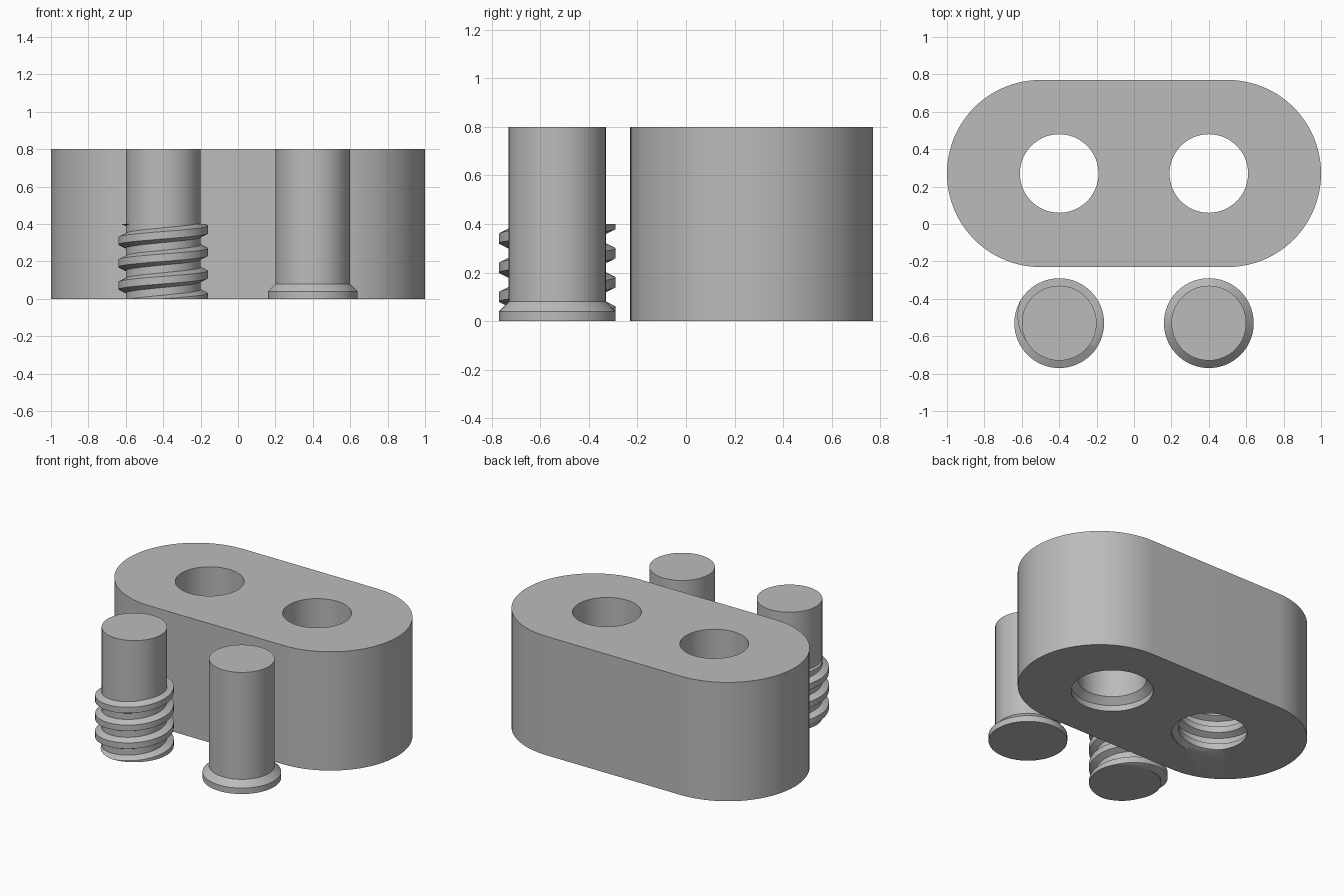
import bpy, bmesh, math

if "Cube" in bpy.data.objects:
    bpy.data.objects.remove(bpy.data.objects["Cube"], do_unlink=True)

grey = bpy.data.materials.new("plain_grey")
grey.use_nodes = True
colour = (0.5, 0.5, 0.5, 1)
grey.diffuse_color = colour
grey.node_tree.nodes["Principled BSDF"].inputs["Base Color"].default_value = colour

HEIGHT, THREAD_TOP, PITCH = 0.8, 0.4, 0.12
PIN_Y, BLOCK_Y, SPACING = -0.53, 0.27, 0.4
SIDES = 96


def finish(bm, name, location):
    """Turn a bmesh into a named object."""
    bmesh.ops.recalc_face_normals(bm, faces=bm.faces)
    mesh = bpy.data.meshes.new(name)
    bm.to_mesh(mesh)
    bm.free()
    mesh.materials.append(grey)
    obj = bpy.data.objects.new(name, mesh)
    obj.location = location
    bpy.context.collection.objects.link(obj)
    return obj


def smooth(obj):
    obj.data.shade_smooth()
    obj.data.set_sharp_from_angle(angle=math.radians(30))


def lathe(name, profile, location):
    """Solid of revolution from (radius, z) pairs, capped at both ends."""
    bm = bmesh.new()
    rings = []
    for r, z in profile:
        rings.append([bm.verts.new((r * math.cos(a), r * math.sin(a), z))
                      for a in (math.tau * i / SIDES for i in range(SIDES))])
    for low, high in zip(rings, rings[1:]):
        for i in range(SIDES):
            j = (i + 1) % SIDES
            bm.faces.new((low[i], low[j], high[j], high[i]))
    bm.faces.new(rings[0])
    bm.faces.new(rings[-1])
    return finish(bm, name, location)


def helix(name, root, crest, bottom, top, location):
    """Trapezoid thread swept along a helix and trimmed flat at bottom and top."""
    steps = 64
    half_root, half_crest = 0.042, 0.02
    section = ((root, -half_root), (crest, -half_crest),
               (crest, half_crest), (root, half_root))
    bm = bmesh.new()
    rings = []
    for i in range(-2 * steps, 5 * steps + 1):
        a = math.tau * i / steps
        z = PITCH * i / steps + 0.01
        rings.append([bm.verts.new((r * math.cos(a), r * math.sin(a), z + dz))
                      for r, dz in section])
    for first, second in zip(rings, rings[1:]):
        for k in range(4):
            m = (k + 1) % 4
            bm.faces.new((first[k], first[m], second[m], second[k]))
    bm.faces.new(rings[0])
    bm.faces.new(rings[-1])
    for z, side in ((bottom, -1), (top, 1)):
        cut = bmesh.ops.bisect_plane(
            bm, geom=bm.verts[:] + bm.edges[:] + bm.faces[:],
            plane_co=(0, 0, z), plane_no=(0, 0, side), clear_outer=True)
        edges = [e for e in cut["geom_cut"] if isinstance(e, bmesh.types.BMEdge)]
        bmesh.ops.holes_fill(bm, edges=edges, sides=0)
    return finish(bm, name, location)


def flanged(radius, low, high):
    """Profile of a shaft with a chamfered flange at its foot."""
    flange = radius + 0.04
    return [(flange, low), (flange, 0.04), (radius, 0.08), (radius, high)]


# Block with rounded ends
bm = bmesh.new()
outline = []
for side in (1, -1):
    for i in range(SIDES // 2 + 1):
        a = math.pi * i / (SIDES // 2) - side * math.pi / 2
        outline.append(bm.verts.new((side * 0.5 + 0.5 * math.cos(a), 0.5 * math.sin(a), 0)))
base = bm.faces.new(outline)
raised = bmesh.ops.extrude_face_region(bm, geom=[base], use_keep_orig=True)
bmesh.ops.translate(bm, vec=(0, 0, HEIGHT),
                    verts=[v for v in raised["geom"] if isinstance(v, bmesh.types.BMVert)])
block = finish(bm, "rounded_block", (0, BLOCK_Y, 0))

# Cutters for the countersunk hole and the threaded hole
left_hole, right_hole = (SPACING, BLOCK_Y, 0), (-SPACING, BLOCK_Y, 0)
cutters = [
    lathe("countersunk_cutter", flanged(0.21, -0.1, 0.9), left_hole),
    lathe("bore_cutter", [(0.21, -0.1), (0.21, 0.9)], right_hole),
    helix("thread_cutter", 0.205, 0.25, -0.05, THREAD_TOP, right_hole),
]
for cutter in cutters:
    cutter.hide_render = True
    mod = block.modifiers.new(cutter.name, 'BOOLEAN')
    mod.operation = 'DIFFERENCE'
    mod.solver = 'EXACT'
    mod.object = cutter
depsgraph = bpy.context.evaluated_depsgraph_get()
carved = bpy.data.meshes.new_from_object(block.evaluated_get(depsgraph))
block.modifiers.clear()
block.data = carved
for cutter in cutters:
    bpy.data.objects.remove(cutter, do_unlink=True)

# Flanged pin, and threaded pin with its helical ridge
left_pin, right_pin = (SPACING, PIN_Y, 0), (-SPACING, PIN_Y, 0)
parts = [
    block,
    lathe("flanged_pin", flanged(0.2, 0, HEIGHT), left_pin),
    lathe("threaded_pin", [(0.2, 0), (0.2, HEIGHT)], right_pin),
    helix("pin_thread", 0.195, 0.24, 0, THREAD_TOP, right_pin),
]
for part in parts:
    smooth(part)
